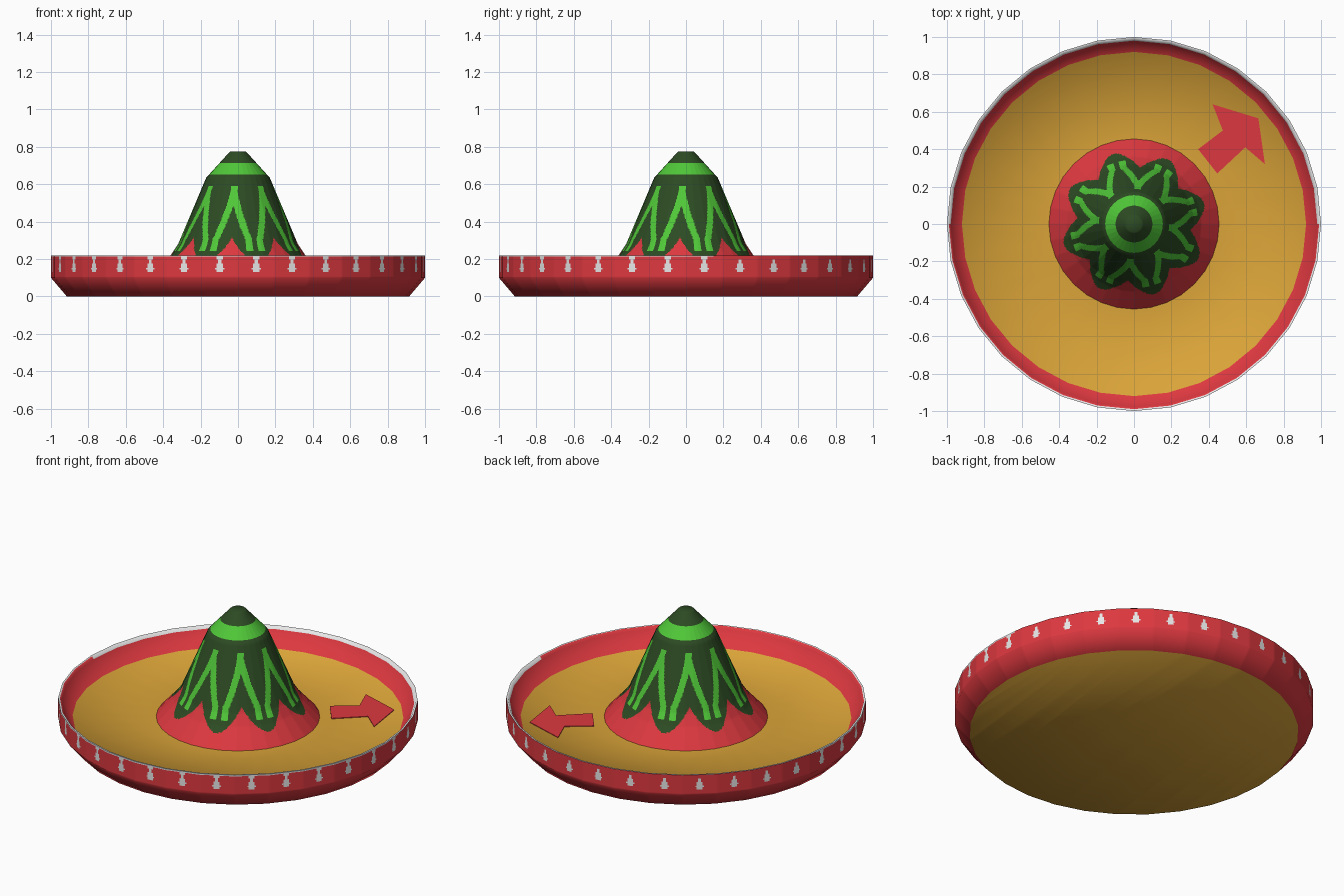
import bpy, bmesh, math

if "Cube" in bpy.data.objects:
    bpy.data.objects.remove(bpy.data.objects["Cube"])

SIDES = 32
MATS = {}
for name, col in {
    "red": (0.72, 0.04, 0.05), "straw_yellow": (0.70, 0.37, 0.04),
    "dark_green": (0.026, 0.07, 0.017), "light_green": (0.08, 0.58, 0.04),
    "white": (0.80, 0.80, 0.80)}.items():
    m = bpy.data.materials.new(name)
    m.diffuse_color = (*col, 1)
    m.use_nodes = True
    m.node_tree.nodes["Principled BSDF"].inputs["Base Color"].default_value = m.diffuse_color
    MATS[name] = m
NAMES = list(MATS)


def finish(bm, name, smooth=True):
    me = bpy.data.meshes.new(name)
    bm.to_mesh(me)
    bm.free()
    for m in MATS.values():
        me.materials.append(m)
    ob = bpy.data.objects.new(name, me)
    bpy.context.collection.objects.link(ob)
    if smooth:
        bpy.ops.object.select_all(action='DESELECT')
        ob.select_set(True)
        bpy.context.view_layer.objects.active = ob
        bpy.ops.object.shade_smooth_by_angle(angle=math.radians(60))
    return ob


def lathe(name, profile, rule, sub=1, cap=None):
    """Revolve (r, z, rows to next point) round z as a 32-sided form,
    each side split into sub columns; rule(angle, r, z) names the colour."""
    pts = []
    for (r0, z0, n), (r1, z1, _) in zip(profile, profile[1:]):
        pts += [(r0 + (r1 - r0) * i / n, z0 + (z1 - z0) * i / n) for i in range(n)]
    pts.append(profile[-1][:2])
    count, step = SIDES * sub, math.tau / SIDES
    bm = bmesh.new()
    rings = []
    for r, z in pts:
        ring = []
        for i in range(count):
            a = math.tau * i / count
            k = math.cos(step / 2) / math.cos((i % sub) / sub * step - step / 2)
            ring.append(bm.verts.new((r * k * math.cos(a), r * k * math.sin(a), z)))
        rings.append(ring)
    for j in range(len(rings) - 1):
        r = (pts[j][0] + pts[j + 1][0]) / 2
        z = (pts[j][1] + pts[j + 1][1]) / 2
        for i in range(count):
            n = (i + 1) % count
            f = bm.faces.new((rings[j][i], rings[j][n], rings[j + 1][n], rings[j + 1][i]))
            f.material_index = NAMES.index(rule(math.tau * (i + 0.5) / count, r, z))
    if cap == "top":
        f = bm.faces.new(rings[-1])
        f.material_index = NAMES.index(rule(0, 0, pts[-1][1]))
    if cap == "bottom":
        f = bm.faces.new(rings[0][::-1])
        f.material_index = NAMES.index("straw_yellow")
    return finish(bm, name)


# Outer brim wall: one white drop on each side, joined to the rim at the front
def wall_rule(a, r, z):
    front = math.sin(a) < 0.15
    step = math.tau / SIDES
    d = abs((a % step) - step / 2)
    if front and z > 0.212:
        return "white"
    if 0.15 <= z:
        top = 0.22 if front else 0.20
        half = 0.021 - 0.013 * min(1, (z - 0.15) / 0.035)
        if front and z > 0.195:
            half = 0.016
        return "white" if z < top and d < half else "red"
    return "white" if d * d + (z - 0.15) ** 2 < 0.021 ** 2 else "red"


lathe("brim_outer", [(0.915, 0, 1), (1, 0.10, 16), (1, 0.22, 0)], wall_rule, 24, "bottom")


# Lip, sloping inner wall and flat floor of the brim
def inner_rule(a, r, z):
    if r > 0.988 or (z > 0.206 and math.sin(a) > 0):
        return "white"
    return "red" if r > 0.92 else "straw_yellow"


lathe("brim_inner", [(1, 0.22, 1), (0.99, 0.22, 1), (0.98, 0.204, 1),
                     (0.92, 0.115, 1), (0.455, 0.115, 0)], inner_rule)


# Crown: dark lobes over red, a light ring and eight upside-down V stripes
def crown_rule(a, r, z):
    if z > 0.63:
        return "light_green" if 0.655 < z < 0.71 else "dark_green"
    p = math.tau / 8
    d = abs((a - math.radians(84) + p / 2) % p - p / 2)   # angle from the notch
    t = d / (p / 2)
    if z < 0.185 + 0.13 * (1 - t) ** 1.7:
        return "red"
    leg = math.radians(17) * min(1, max(0, (0.56 - z) / 0.26))
    if 0.245 < z < 0.59 and abs(d - leg) * r < 0.019:
        return "light_green"
    return "dark_green"


lathe("crown", [(0.455, 0.115, 18), (0.36, 0.22, 10), (0.32, 0.28, 40),
                (0.17, 0.635, 16), (0.043, 0.775, 0)], crown_rule, 12, "top")

# Arrow plate lying on the brim floor
outline = [(0.343, 0.40), (0.445, 0.27), (0.595, 0.41), (0.70, 0.32),
           (0.665, 0.565), (0.42, 0.64), (0.475, 0.50)]
bm = bmesh.new()
face = bm.faces.new([bm.verts.new((x, y, 0.113)) for x, y in outline])
ext = bmesh.ops.extrude_face_region(bm, geom=[face])
for v in ext["geom"]:
    if isinstance(v, bmesh.types.BMVert):
        v.co.z = 0.119
bmesh.ops.recalc_face_normals(bm, faces=bm.faces)
finish(bm, "floor_arrow", False)
